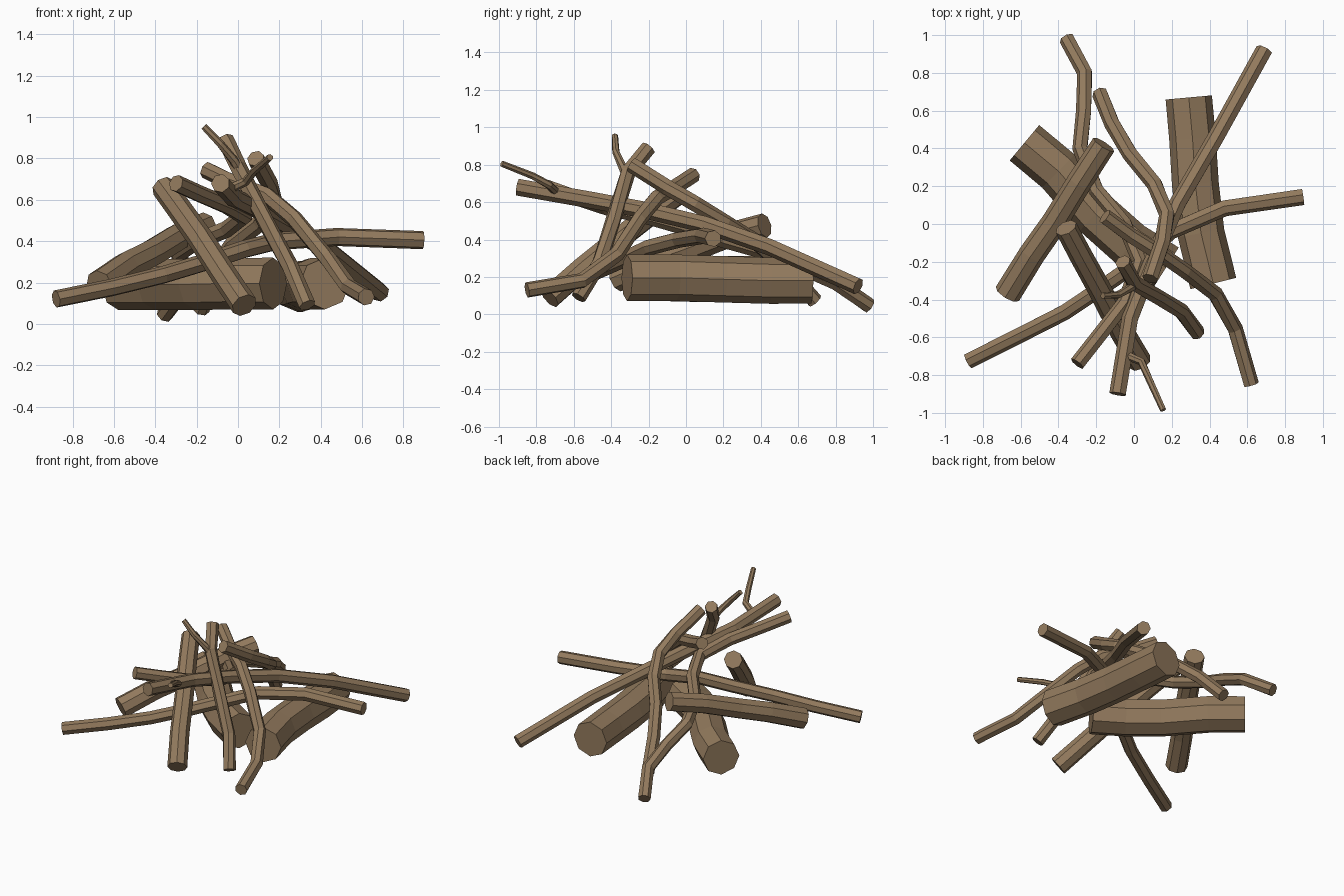
import bpy, bmesh, math
from mathutils import Vector

wood = bpy.data.materials.new("bark brown")
wood.diffuse_color = (0.29, 0.195, 0.11, 1)


def stick(name, pts, r0, r1, sides=8):
    """Faceted tapered tube with capped ends along a path."""
    pts = [Vector(p) for p in pts]
    n = len(pts)
    bm = bmesh.new()
    rings = []
    for i, p in enumerate(pts):
        # averaged direction gives mitred bends
        t = Vector()
        if i > 0:
            t += (p - pts[i - 1]).normalized()
        if i < n - 1:
            t += (pts[i + 1] - p).normalized()
        t.normalize()
        side = t.cross(Vector((0, 0, 1))).normalized()
        up = side.cross(t)
        r = r0 + (r1 - r0) * i / (n - 1)
        rings.append([bm.verts.new(p + r * (math.cos(a) * side + math.sin(a) * up))
                      for a in (2 * math.pi * k / sides for k in range(sides))])
    for a, b in zip(rings, rings[1:]):
        for k in range(sides):
            j = (k + 1) % sides
            bm.faces.new((a[k], a[j], b[j], b[k]))
    bm.faces.new(rings[0])
    bm.faces.new(rings[-1])
    bmesh.ops.recalc_face_normals(bm, faces=bm.faces)
    me = bpy.data.meshes.new(name)
    bm.to_mesh(me)
    bm.free()
    me.materials.append(wood)
    bpy.context.collection.objects.link(bpy.data.objects.new(name, me))


# two heavy logs lying at the base
stick("right_log", [(.29, .67, .18), (.31, .45, .18), (.325, .21, .187),
                    (.355, -.05, .195), (.42, -.315, .195)], .123, .125)
stick("left_log", [(-.58, .43, .19), (-.40, .28, .19), (-.20, .05, .19),
                   (-.02, -.11, .195), (.17, -.23, .195)], .122, .125)

# medium branches
stick("left_branch", [(-.67, -.37, .19), (-.54, -.16, .28), (-.42, .01, .34),
                      (-.29, .22, .42), (-.16, .42, .475)], .072, .066)
stick("front_branch", [(.03, -.73, .09), (-.07, -.56, .24), (-.18, -.35, .41),
                       (-.28, -.17, .55), (-.36, -.02, .66)], .065, .06)

# long thin sticks leaning across the pile
stick("cross_stick", [(-.88, -.725, .12), (-.61, -.59, .175), (-.365, -.465, .235),
                      (-.15, -.32, .30), (.03, -.195, .36), (.19, -.04, .40),
                      (.48, .085, .42), (.895, .145, .405)], .043, .045, 7)
stick("right_front_stick", [(.62, -.85, .13), (.535, -.555, .18), (.43, -.37, .32),
                            (.27, -.25, .51), (.14, -.16, .62), (-.02, -.06, .68),
                            (-.155, .04, .745)], .042, .042, 7)
stick("back_right_stick", [(.69, .92, .15), (.43, .45, .36), (.23, .105, .48),
                           (.085, -.23, .56), (-.02, -.5, .61), (-.085, -.9, .68)],
      .046, .046, 7)
stick("back_left_stick", [(-.355, .98, .045), (-.26, .80, .17), (-.265, .60, .26),
                          (-.285, .40, .34), (-.20, .18, .40), (-.05, 0, .46),
                          (.03, -.20, .52), (-.05, -.42, .57), (-.19, -.60, .63),
                          (-.30, -.74, .68)], .042, .042, 7)
stick("back_stick", [(-.18, .69, .07), (-.115, .53, .25), (-.02, .37, .39),
                     (.11, .21, .49), (.175, .05, .59), (.15, -.10, .68),
                     (.085, -.29, .80)], .043, .043, 7)
stick("upright_stick", [(.335, -.575, .09), (.25, -.46, .28), (.13, -.39, .50),
                        (0, -.31, .76), (-.06, -.20, .89)], .042, .042, 7)

# small twigs growing from the sticks
stick("front_twig", [(-.05, -.69, .65), (.04, -.73, .69), (.08, -.82, .74),
                     (.155, -.985, .805)], .024, .017, 7)
stick("top_twig", [(.02, -.31, .72), (-.02, -.34, .79), (-.085, -.375, .87),
                   (-.165, -.38, .955)], .026, .017, 7)
